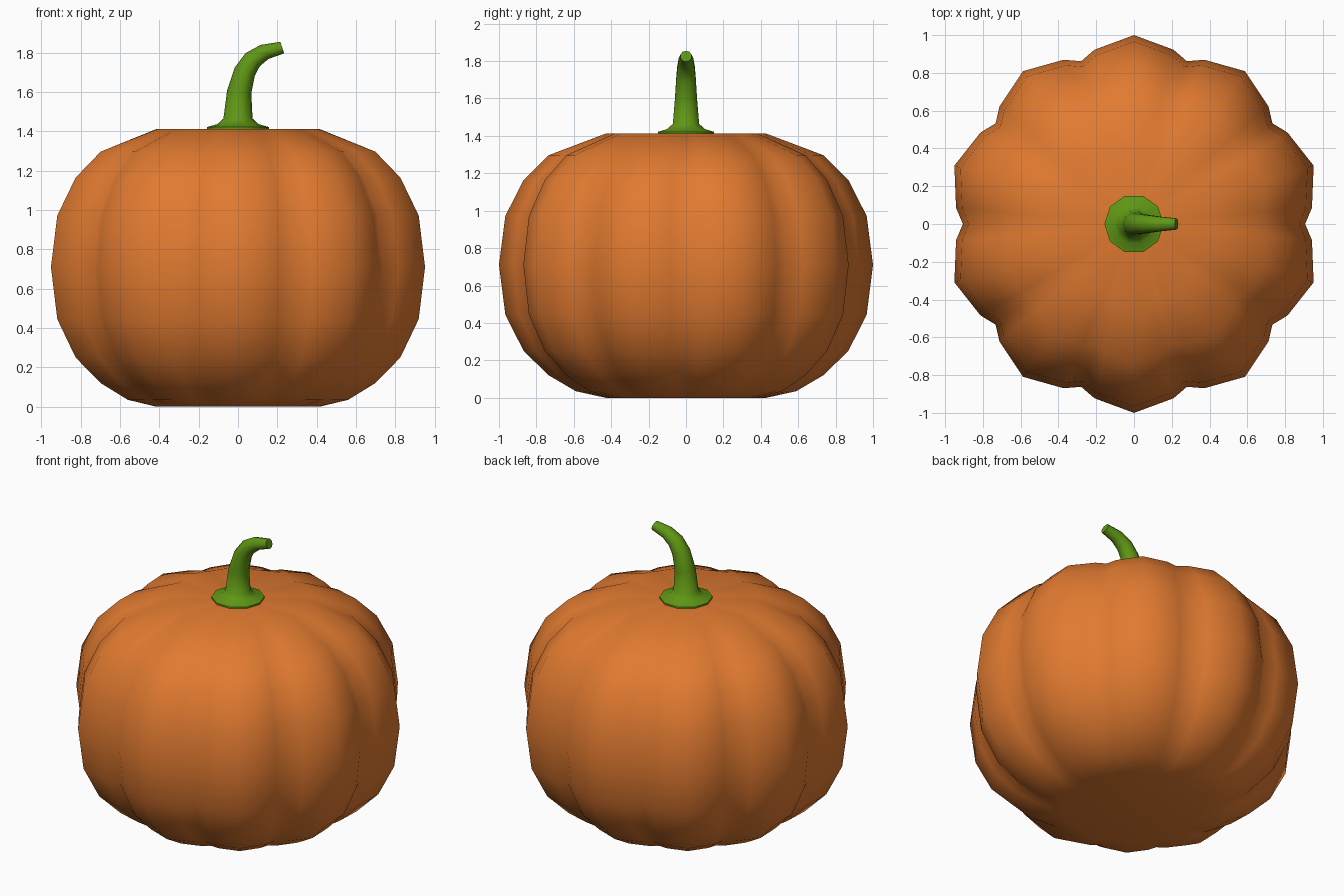
import bpy, bmesh, math
from mathutils import Vector

if "Cube" in bpy.data.objects:
    bpy.data.objects.remove(bpy.data.objects["Cube"])


def material(name, color):
    m = bpy.data.materials.new(name)
    m.diffuse_color = (*color, 1)
    m.use_nodes = True
    m.node_tree.nodes["Principled BSDF"].inputs["Base Color"].default_value = m.diffuse_color
    return m


def skin(name, rings, mat, angle, fan):
    """Join equal-length rings of points into a closed tube."""
    bm = bmesh.new()
    loops = [[bm.verts.new(p) for p in ring] for ring in rings]
    n = len(loops[0])
    for a, b in zip(loops, loops[1:]):
        for i in range(n):
            j = (i + 1) % n
            bm.faces.new((a[i], a[j], b[j], b[i]))
    for loop in (loops[0], loops[-1]):
        if fan:
            c = bm.verts.new((0, 0, loop[0].co.z))
            for i in range(n):
                bm.faces.new((c, loop[i], loop[(i + 1) % n]))
        else:
            bm.faces.new(loop)
    bmesh.ops.recalc_face_normals(bm, faces=bm.faces)
    me = bpy.data.meshes.new(name)
    bm.to_mesh(me)
    bm.free()
    me.materials.append(mat)
    ob = bpy.data.objects.new(name, me)
    bpy.context.collection.objects.link(ob)
    bpy.ops.object.select_all(action='DESELECT')
    ob.select_set(True)
    bpy.context.view_layer.objects.active = ob
    bpy.ops.object.shade_smooth_by_angle(angle=math.radians(angle))
    return ob


orange = material("pumpkin_orange", (0.75, 0.195, 0.03))
green = material("stem_green", (0.115, 0.305, 0.007))

# Ribbed body: ten lobes; each has a ridge, two shoulders and a groove
lobe = [(-12.8, 0.946), (0, 1.0), (12.8, 0.946), (18, 0.906)]
# Profile: height, ridge radius, groove depth
profile = [(0.0, 0.43, 0.6), (0.035, 0.589, 0.9), (0.12, 0.734, 1),
           (0.25, 0.868, 1), (0.445, 0.966, 1), (0.71, 1.0, 1),
           (0.972, 0.966, 1), (1.165, 0.868, 1), (1.297, 0.734, 1),
           (1.412, 0.43, 0.6)]
rings = []
for z, radius, depth in profile:
    ring = []
    for k in range(10):
        for off, f in lobe:
            a = math.radians(18 + 36 * k + off)
            r = radius * (1 - (1 - f) * depth)
            ring.append((r * math.cos(a), r * math.sin(a), z))
    rings.append(ring)
skin("pumpkin_body", rings, orange, 60, True)

# Curved stem with a flared foot: centre x, centre z, radius, tilt in degrees
path = [(0, 1.408, 0.157, 0), (0, 1.422, 0.157, 0), (0, 1.437, 0.105, 0),
        (0, 1.465, 0.074, 0), (0.006, 1.60, 0.062, 6), (0.035, 1.705, 0.055, 22),
        (0.075, 1.765, 0.049, 42), (0.135, 1.804, 0.041, 60),
        (0.225, 1.826, 0.031, 72)]
rings = []
for x, z, r, tilt in path:
    t = math.radians(tilt)
    side = Vector((math.cos(t), 0, -math.sin(t)))
    rings.append([Vector((x, 0, z)) + side * r * math.cos(a) + Vector((0, r * math.sin(a), 0))
                  for a in (math.tau * i / 10 for i in range(10))])
skin("stem", rings, green, 60, False)
